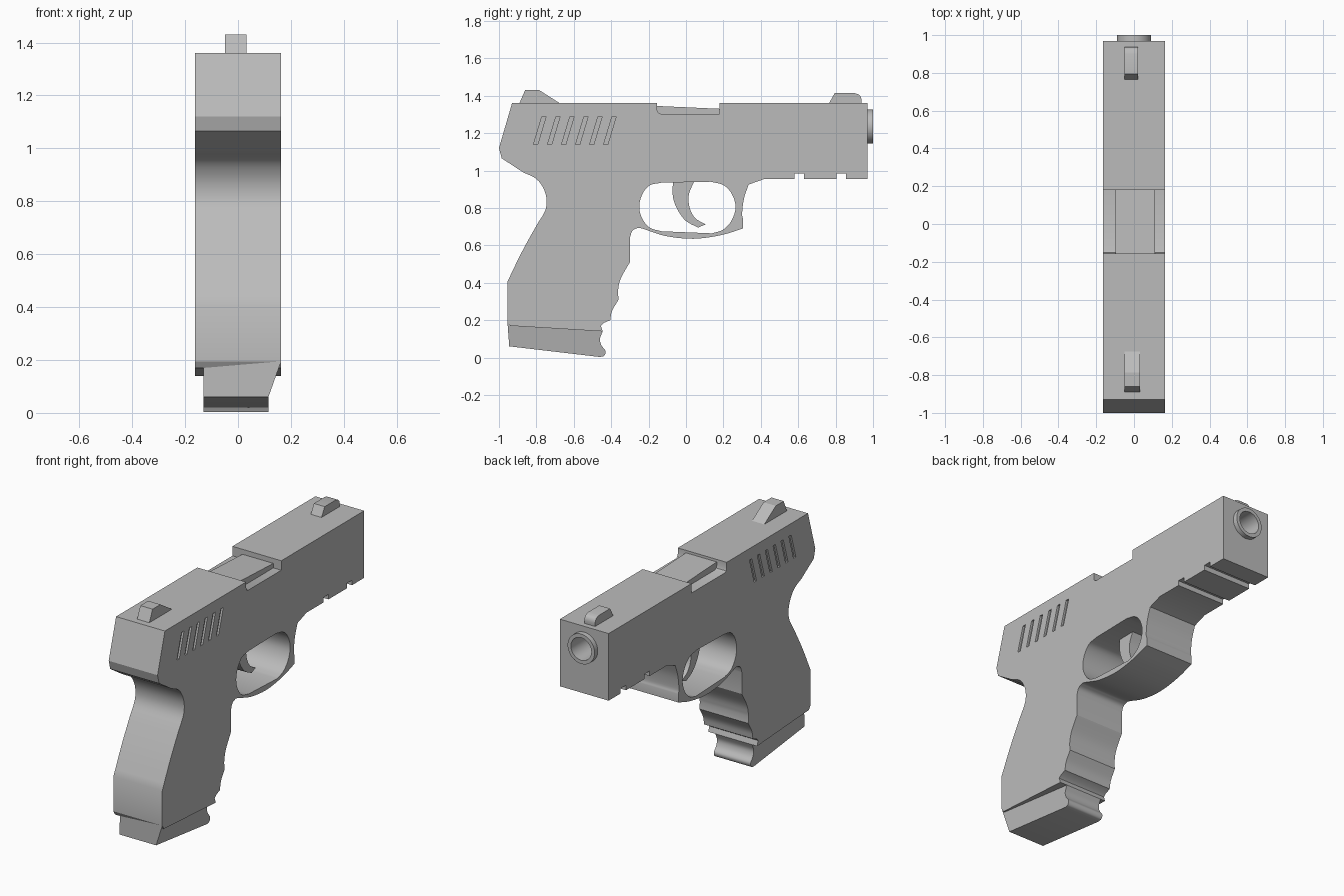
import bpy
import bmesh
from math import radians
from mathutils import Vector

default_cube = bpy.data.objects.get("Cube")
if default_cube:
    bpy.data.objects.remove(default_cube, do_unlink=True)

HALF_WIDTH = 0.163

grey = bpy.data.materials.new("plain_grey")
grey.use_nodes = True
GREY = (0.5, 0.5, 0.5, 1)
grey.diffuse_color = GREY
grey.node_tree.nodes["Principled BSDF"].inputs["Base Color"].default_value = GREY


def smooth_path(points, steps=4):
    """Pass a smooth spline through a few side-profile points."""
    pts = [Vector(p) for p in points]
    pts = [2 * pts[0] - pts[1]] + pts + [2 * pts[-1] - pts[-2]]
    path = []
    for a, b, c, d in zip(pts, pts[1:], pts[2:], pts[3:]):
        for i in range(steps):
            t = i / steps
            path.append(0.5 * (2 * b + (c - a) * t
                               + (2 * a - 5 * b + 4 * c - d) * t ** 2
                               + (3 * b - a - 3 * c + d) * t ** 3))
    return [tuple(p) for p in path] + [tuple(points[-1])]


def make_object(name, bm):
    bmesh.ops.recalc_face_normals(bm, faces=bm.faces)
    mesh = bpy.data.meshes.new(name)
    bm.to_mesh(mesh)
    bm.free()
    mesh.materials.append(grey)
    obj = bpy.data.objects.new(name, mesh)
    bpy.context.collection.objects.link(obj)
    return obj


def extrude_profile(name, profile, x_min, x_max):
    """Extrude a closed (y, z) profile across the width."""
    bm = bmesh.new()
    face = bm.faces.new([bm.verts.new((x_min, y, z)) for y, z in profile])
    result = bmesh.ops.extrude_face_region(bm, geom=[face])
    moved = [v for v in result["geom"] if isinstance(v, bmesh.types.BMVert)]
    bmesh.ops.translate(bm, verts=moved, vec=(x_max - x_min, 0, 0))
    return make_object(name, bm)


def cylinder(name, radius, y_min, y_max, z):
    bpy.ops.mesh.primitive_cylinder_add(
        vertices=48, radius=radius, depth=y_max - y_min,
        location=(0, (y_min + y_max) / 2, z), rotation=(radians(90), 0, 0))
    obj = bpy.context.object
    obj.name = name
    obj.data.materials.append(grey)
    return obj


def activate(obj):
    bpy.ops.object.select_all(action="DESELECT")
    obj.select_set(True)
    bpy.context.view_layer.objects.active = obj


def cut(target, cutter, remove=True):
    """Subtract the cutter from the target."""
    mod = target.modifiers.new("cut", "BOOLEAN")
    mod.operation = "DIFFERENCE"
    mod.solver = "EXACT"
    mod.object = cutter
    activate(target)
    bpy.ops.object.modifier_apply(modifier=mod.name)
    if remove:
        bpy.data.objects.remove(cutter, do_unlink=True)


# Frame outline, counterclockwise from the top rear corner
back_of_grip = smooth_path([(-.87, .99), (-.8, .955), (-.76, .9), (-.745, .84),
                            (-.755, .78), (-.8, .705), (-.88, .56), (-.955, .405)])
finger_grooves = (smooth_path([(-.405, .2), (-.395, .25), (-.36, .31)])
                  + smooth_path([(-.365, .35), (-.35, .42), (-.3, .51)]))
guard_bottom = smooth_path([(-.3, .64), (-.288, .675), (-.265, .69), (-.235, .69),
                            (-.11, .65), (.04, .635), (.19, .655), (.305, .69)])
guard_front = smooth_path([(.305, .74), (.3, .77), (.31, .85), (.335, .925)])

rail = []
for start in (.58, .805):
    end = start + .05
    rail += [(start, .955), (start, .985), (end, .985), (end, .955)]

port_notch = [(.18, 1.36), (.18, 1.303), (-.135, 1.303), (-.15, 1.31),
              (-.155, 1.325), (-.155, 1.36)]

outline = ([(-.93, 1.36), (-1, 1.12), (-.985, 1.065)] + back_of_grip
           + [(-.955, .195), (-.94, .17), (-.445, .14), (-.455, .17), (-.44, .185)]
           + finger_grooves + guard_bottom + guard_front + [(.42, .955)] + rail
           + [(.97, .955), (.97, 1.36)] + port_notch)
frame = extrude_profile("frame", outline, -HALF_WIDTH, HALF_WIDTH)

# Trigger opening
opening = smooth_path([(-.13, .935), (-.195, .92), (-.235, .87), (-.25, .805),
                       (-.235, .745), (-.195, .695), (-.13, .675)])
opening += smooth_path([(.14, .664), (.2, .685), (.245, .735), (.265, .805),
                        (.245, .875), (.2, .922), (.13, .94)])
cut(frame, extrude_profile("opening_cutter", opening, -1, 1))

# Slanted grip slots on both sides of the slide
for side in (-1, 1):
    for i in range(6):
        y = -.815 + i * .075
        slot = [(y, 1.14), (y + .022, 1.14), (y + .067, 1.29), (y + .045, 1.29)]
        edges = sorted((side * (HALF_WIDTH - .012), side * (HALF_WIDTH + .05)))
        cut(frame, extrude_profile("slot_cutter", slot, *edges))

# Barrel with an open bore
BARREL_Z = 1.235
barrel = cylinder("barrel", .09, .9, 1, BARREL_Z)
bore = cylinder("bore_cutter", .068, .6, 1.1, BARREL_Z)
cut(barrel, bore, remove=False)
cut(frame, bore)

# Chamber block inside the port
chamber = extrude_profile("chamber_block", [(-.155, 1.3), (.18, 1.3), (.18, 1.33),
                                            (-.155, 1.345)], -.097, .11)

# Trigger
trigger_profile = smooth_path([(-.07, .945), (-.07, .86), (-.045, .79), (0, .73),
                               (.065, .695)])
trigger_profile += smooth_path([(.105, .712), (.05, .745), (.02, .8), (.015, .87),
                                (.045, .945)])
trigger = extrude_profile("trigger", trigger_profile, -.045, .045)

# Sights
rear_sight = extrude_profile("rear_sight", [(-.895, 1.35), (-.86, 1.43), (-.785, 1.43),
                                            (-.675, 1.36), (-.675, 1.35)], -.05, .032)
front_bump = [(.765, 1.36), (.795, 1.414)] + smooth_path(
    [(.9, 1.414), (.925, 1.405), (.937, 1.385), (.937, 1.35)])
front_sight = extrude_profile("front_sight", front_bump, -.05, .022)

# Magazine base, flared at one rear corner
base_profile = [(-.94, .17), (-.945, .06)] + smooth_path(
    [(-.46, .003), (-.437, .01), (-.43, .035), (-.452, .065), (-.46, .1), (-.445, .14)])
magazine_base = extrude_profile("magazine_base", base_profile, -.13, .115)
for vert in magazine_base.data.vertices:
    if vert.co.x > 0 and vert.co.y < -.9 and vert.co.z > .1:
        vert.co = (HALF_WIDTH, -.955, .195)

for part in (frame, barrel, chamber, trigger, rear_sight, front_sight, magazine_base):
    activate(part)
    bpy.ops.object.shade_smooth_by_angle(angle=radians(30))
